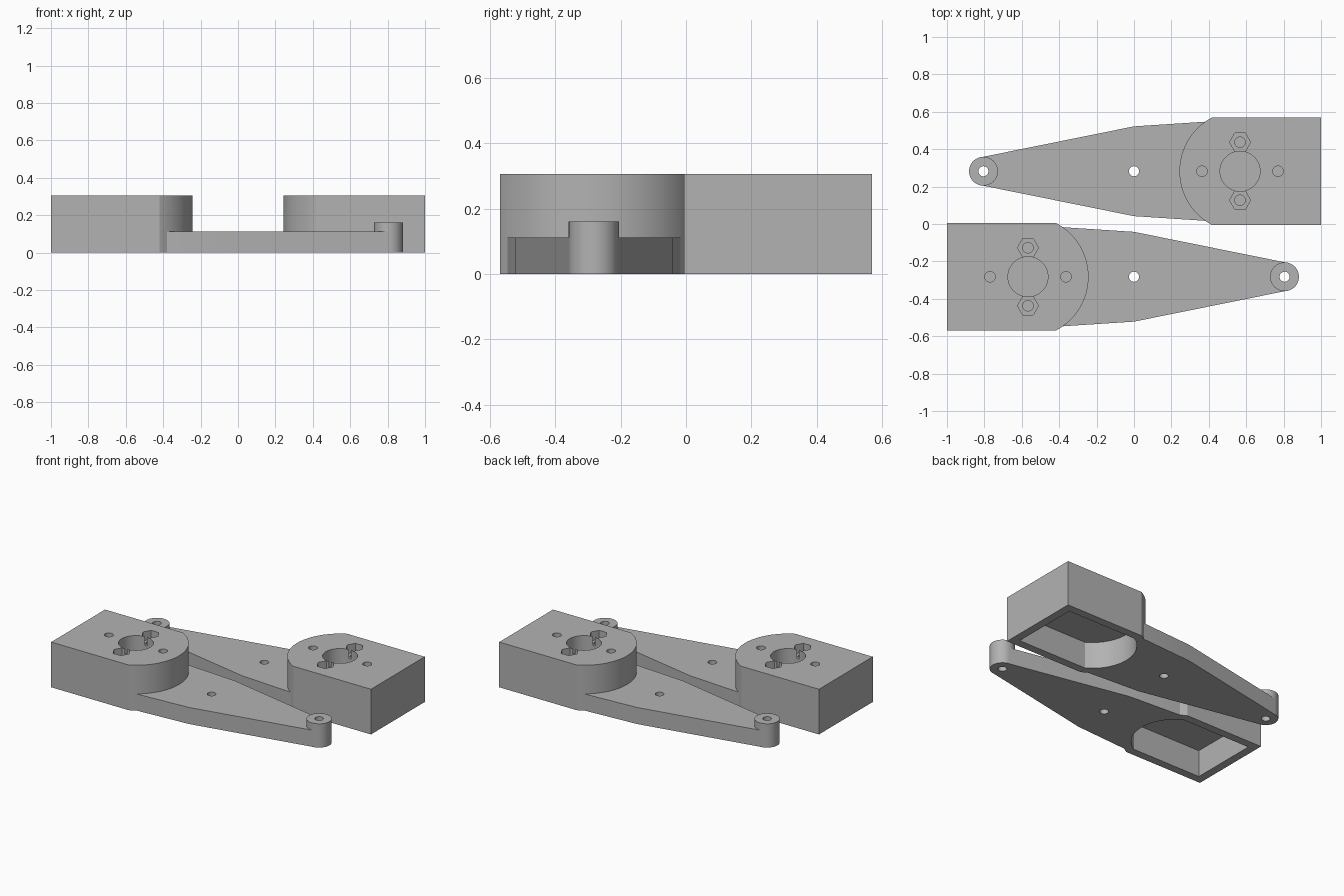
import bpy, bmesh
from math import pi, cos, sin, asin, radians

if "Cube" in bpy.data.objects:
    bpy.data.objects.remove(bpy.data.objects["Cube"])

HUB_X, PIN_X, ARM_Y = -0.567, 0.805, -0.282
PLATE_TOP, BODY_TOP, PIN_TOP, CAVITY_TOP = 0.112, 0.306, 0.161, 0.18
BLIND = CAVITY_TOP + 0.01

grey = bpy.data.materials.new("grey plastic")
grey.use_nodes = True
grey.diffuse_color = (0.45, 0.45, 0.45, 1)
grey.node_tree.nodes["Principled BSDF"].inputs["Base Color"].default_value = (0.45, 0.45, 0.45, 1)


def prism(name, outline, z0, z1):
    """Extrude a flat outline upwards into a solid."""
    bm = bmesh.new()
    base = bm.faces.new([bm.verts.new((x, y, z0)) for x, y in outline])
    top = bmesh.ops.extrude_face_region(bm, geom=[base])["geom"]
    bmesh.ops.translate(bm, vec=(0, 0, z1 - z0),
                        verts=[v for v in top if isinstance(v, bmesh.types.BMVert)])
    bmesh.ops.recalc_face_normals(bm, faces=bm.faces)
    mesh = bpy.data.meshes.new(name)
    bm.to_mesh(mesh)
    bm.free()
    mesh.materials.append(grey)
    obj = bpy.data.objects.new(name, mesh)
    bpy.context.collection.objects.link(obj)
    return obj


def circle(x, y, r, n=48):
    return [(x + r * cos(2 * pi * i / n), y + r * sin(2 * pi * i / n)) for i in range(n)]


def d_shape(x_end, half, radius, n=32):
    """Block outline with a round nose centred on the hub."""
    a = asin(half / radius)
    nose = [(HUB_X + radius * cos(t), radius * sin(t))
            for t in (-a + 2 * a * i / n for i in range(n + 1))]
    return [(x_end, half), (x_end, -half)] + nose


# Solid pieces of one arm: tapered plate, motor housing, pivot boss
side = [(HUB_X, 0.277), (0, 0.24), (PIN_X + 0.015, 0.0745)]
plate = prism("arm_plate", side + [(x, -y) for x, y in reversed(side)], 0, PLATE_TOP)
solids = [prism("housing", d_shape(-1, 0.288, 0.324), 0, BODY_TOP),
          prism("pivot_boss", circle(PIN_X, 0, 0.077), 0, PIN_TOP)]

# Cavity below, through holes, and blind holes in the housing top
cuts = [prism("cavity_cutter", d_shape(-0.945, 0.233, 0.27), -0.1, CAVITY_TOP)]
for x in (0, PIN_X):
    cuts.append(prism("pivot_hole_cutter", circle(x, 0, 0.027), -0.1, 0.4))
cuts.append(prism("hub_hole_cutter", circle(HUB_X, 0, 0.107), BLIND, 0.4))
for s in (-1, 1):
    cuts.append(prism("screw_cutter", circle(HUB_X + s * 0.203, 0, 0.028, 32), BLIND, 0.4))
    cuts.append(prism("nut_cutter", circle(HUB_X, s * 0.155, 0.056, 6), BODY_TOP - 0.06, 0.4))
    cuts.append(prism("bolt_cutter", circle(HUB_X, s * 0.155, 0.028, 32), BLIND, 0.4))

for helper, operation in [(o, "UNION") for o in solids] + [(o, "DIFFERENCE") for o in cuts]:
    helper.hide_render = True
    mod = plate.modifiers.new(helper.name, "BOOLEAN")
    mod.object, mod.operation, mod.solver = helper, operation, "EXACT"

# Bake the booleans and drop the helpers
bpy.context.view_layer.update()
baked = bpy.data.meshes.new_from_object(plate.evaluated_get(bpy.context.evaluated_depsgraph_get()))
for obj in [plate] + solids + cuts:
    bpy.data.objects.remove(obj)

# Two arms, the second turned half way round
for name, y, turn in (("front_arm", ARM_Y, 0), ("back_arm", -ARM_Y, pi)):
    arm = bpy.data.objects.new(name, baked.copy())
    arm.location.y = y
    arm.rotation_euler.z = turn
    bpy.context.collection.objects.link(arm)
    bpy.ops.object.select_all(action="DESELECT")
    arm.select_set(True)
    bpy.context.view_layer.objects.active = arm
    bpy.ops.object.shade_smooth_by_angle(angle=radians(20))
